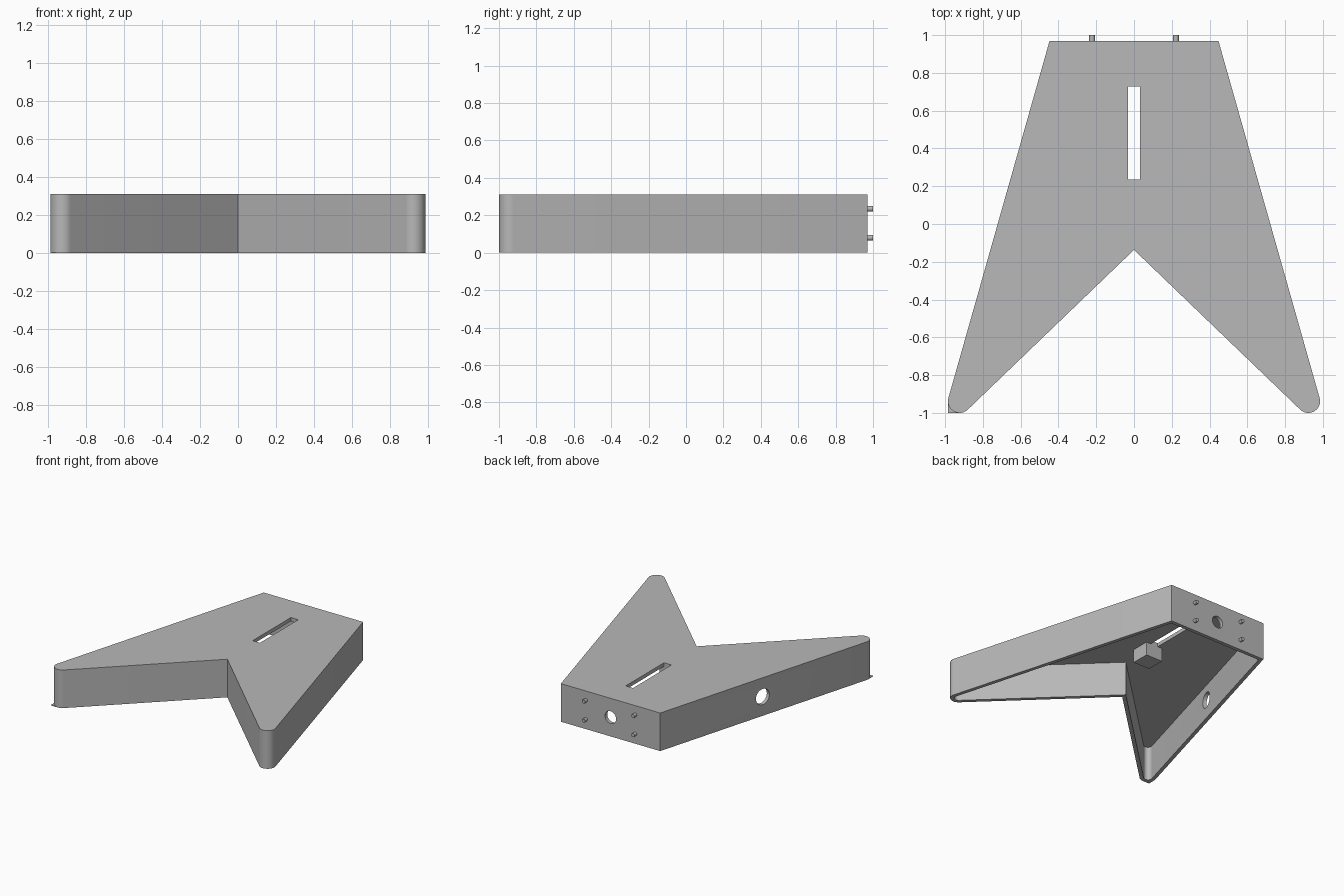
import bpy, bmesh, math
from mathutils import Vector, Matrix

if "Cube" in bpy.data.objects:
    bpy.data.objects.remove(bpy.data.objects["Cube"])

HEIGHT, WALL, TIP_R = 0.31, 0.03, 0.062
BACK = Vector((0.447, 0.97))
NOTCH = Vector((0, -0.137))
TIP = Vector((0.985 - TIP_R, TIP_R - 1))

grey = bpy.data.materials.new("plain grey")
grey.use_nodes = True
grey.diffuse_color = (0.48, 0.48, 0.48, 1)
grey.node_tree.nodes["Principled BSDF"].inputs["Base Color"].default_value = grey.diffuse_color


def finish(name, bm):
    bmesh.ops.recalc_face_normals(bm, faces=bm.faces)
    mesh = bpy.data.meshes.new(name)
    bm.to_mesh(mesh)
    bm.free()
    mesh.materials.append(grey)
    obj = bpy.data.objects.new(name, mesh)
    bpy.context.collection.objects.link(obj)
    return obj


def prism(name, points, z0, z1):
    bm = bmesh.new()
    face = bm.faces.new([bm.verts.new((p[0], p[1], z0)) for p in points])
    top = bmesh.ops.extrude_face_region(bm, geom=[face])["geom"]
    bmesh.ops.translate(bm, vec=(0, 0, z1 - z0),
                        verts=[v for v in top if isinstance(v, bmesh.types.BMVert)])
    return finish(name, bm)


def box(name, x0, x1, y0, y1, z0, z1):
    return prism(name, [(x0, y0), (x1, y0), (x1, y1), (x0, y1)], z0, z1)


def cylinder(name, centre, axis, radius, depth, sides=32):
    bm = bmesh.new()
    turn = Vector(axis).to_track_quat('Z', 'Y').to_matrix().to_4x4()
    bmesh.ops.create_cone(bm, cap_ends=True, segments=sides, radius1=radius,
                          radius2=radius, depth=depth,
                          matrix=Matrix.Translation(centre) @ turn)
    return finish(name, bm)


def tangent_angle(point, side):
    v = point - TIP
    return math.atan2(v.y, v.x) + side * math.acos(TIP_R / v.length)


def outline(inset, steps=16):
    """Forked plan shape with rounded tips, moved inward by inset."""
    a1 = tangent_angle(BACK, -1)
    a2 = tangent_angle(NOTCH, 1) - 2 * math.pi
    n1 = Vector((math.cos(a1), math.sin(a1)))
    n2 = Vector((math.cos(a2), math.sin(a2)))
    y = BACK.y - inset
    half = [((n1.dot(BACK) - inset - n1.y * y) / n1.x, y)]
    for i in range(steps + 1):
        a = a1 + (a2 - a1) * i / steps
        r = TIP_R - inset
        half.append((TIP.x + r * math.cos(a), TIP.y + r * math.sin(a)))
    notch = (0, (n2.dot(NOTCH) - inset) / n2.y)
    return half + [notch] + [(-px, py) for px, py in reversed(half)]


def smooth(obj):
    bpy.ops.object.select_all(action='DESELECT')
    obj.select_set(True)
    bpy.context.view_layer.objects.active = obj
    bpy.ops.object.shade_smooth_by_angle(angle=math.radians(30))


# Hollow shell, open underneath, with slot and cable holes
shell = prism("shell", outline(0), 0, HEIGHT)
side_angle = tangent_angle(BACK, -1)
side_axis = (-math.cos(side_angle), math.sin(side_angle), 0)
cutters = [
    prism("cavity_cutter", outline(WALL), -0.1, HEIGHT - WALL),
    box("slot_cutter", -0.033, 0.033, 0.235, 0.728, 0.2, 0.4),
    cylinder("back_hole_cutter", (0, 0.96, 0.155), (0, 1, 0), 0.05, 0.15),
    cylinder("side_hole_cutter", (-0.705, 0.03, 0.155), side_axis, 0.064, 0.15),
]
for cutter in cutters:
    cutter.hide_render = True
    mod = shell.modifiers.new(cutter.name, 'BOOLEAN')
    mod.operation = 'DIFFERENCE'
    mod.solver = 'EXACT'
    mod.object = cutter
    bpy.context.view_layer.objects.active = shell
    bpy.ops.object.modifier_apply(modifier=mod.name)
    bpy.data.objects.remove(cutter)
smooth(shell)

# Four locating pegs on the back wall
for side, x in (("left", 0.222), ("right", -0.222)):
    for level, z in (("lower", 0.08), ("upper", 0.235)):
        peg = cylinder(f"{level}_{side}_peg", (x, 0.982, z), (0, 1, 0), 0.015, 0.036, 20)
        smooth(peg)

# Block hanging from the roof in front of the slot
box("inner_block", -0.075, 0.075, 0.085, 0.235, 0.17, HEIGHT - WALL + 0.002)

# Thin corner flap at the foot of the right tip
prism("corner_flap", [(-0.985, -0.94), (-0.985, -1), (-0.92, -1)], 0, 0.004)
